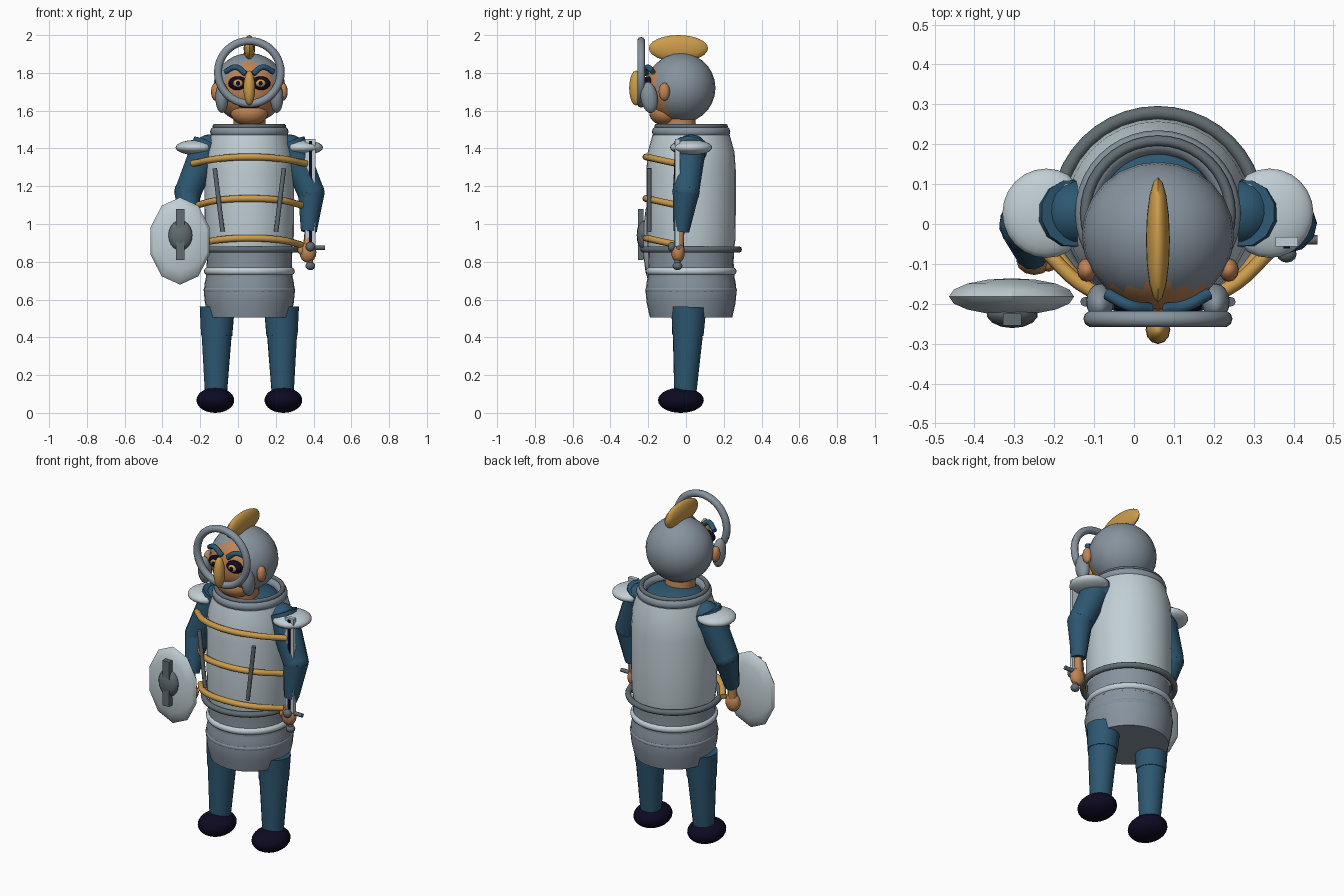
import bpy, bmesh, math
from mathutils import Vector, Matrix

if "Cube" in bpy.data.objects:
    bpy.data.objects.remove(bpy.data.objects["Cube"])

CX, CY = 0.06, 0.027  # body axis


def mat(name, rgb):
    m = bpy.data.materials.new(name)
    m.diffuse_color = (*rgb, 1)
    m.use_nodes = True
    m.node_tree.nodes["Principled BSDF"].inputs["Base Color"].default_value = m.diffuse_color
    return m


PALE = mat("pale_steel", (0.53, 0.62, 0.66))
STEEL = mat("mid_steel", (0.24, 0.29, 0.34))
DARK = mat("dark_steel", (0.12, 0.15, 0.165))
BLUE = mat("blue_cloth", (0.026, 0.095, 0.165))
GOLD = mat("gold", (0.60, 0.33, 0.07))
SKIN = mat("skin", (0.53, 0.23, 0.09))
NAVY = mat("navy_black", (0.004, 0.003, 0.016))


def finish(name, bm, m, angle=40):
    me = bpy.data.meshes.new(name)
    bmesh.ops.recalc_face_normals(bm, faces=bm.faces[:])
    bm.to_mesh(me)
    bm.free()
    me.materials.append(m)
    ob = bpy.data.objects.new(name, me)
    bpy.context.collection.objects.link(ob)
    bpy.context.view_layer.objects.active = ob
    ob.select_set(True)
    if angle:
        bpy.ops.object.shade_smooth_by_angle(angle=math.radians(angle))
    ob.select_set(False)
    return ob


def ball(name, c, r, m, seg=24, rings=14, rot=None, angle=40):
    bm = bmesh.new()
    bmesh.ops.create_uvsphere(bm, u_segments=seg, v_segments=rings, radius=1)
    M = Matrix.Translation(c) @ (rot or Matrix()) @ Matrix.Diagonal((*r, 1))
    bm.transform(M)
    return finish(name, bm, m, angle)


def limb(name, a, b, r1, r2, m, seg=16):
    a, b = Vector(a), Vector(b)
    bm = bmesh.new()
    bmesh.ops.create_cone(bm, cap_ends=True, segments=seg, radius1=r1, radius2=r2, depth=(b - a).length)
    bm.transform(Matrix.Translation((a + b) / 2) @ (b - a).to_track_quat('Z', 'Y').to_matrix().to_4x4())
    return finish(name, bm, m)


def box(name, c, s, m):
    bm = bmesh.new()
    bmesh.ops.create_cube(bm, size=1)
    bm.transform(Matrix.Translation(c) @ Matrix.Diagonal((*s, 1)))
    return finish(name, bm, m, 0)


def lathe(name, profile, m, c=(CX, CY), seg=32):
    """Revolve (radius, z) points around a vertical axis and cap the ends."""
    bm = bmesh.new()
    rows = [[bm.verts.new((c[0] + r * math.cos(t), c[1] + r * math.sin(t), z))
             for t in (i * math.tau / seg for i in range(seg))] for r, z in profile]
    for p, q in zip(rows, rows[1:]):
        for i in range(seg):
            j = (i + 1) % seg
            bm.faces.new((p[i], p[j], q[j], q[i]))
    bm.faces.new(rows[0])
    bm.faces.new(rows[-1])
    return finish(name, bm, m)


def ring(name, c, R, r, m, upright=False, seg=40):
    bpy.ops.mesh.primitive_torus_add(major_radius=R, minor_radius=r, major_segments=seg, minor_segments=10,
                                     location=c, rotation=(math.pi / 2 if upright else 0, 0, 0))
    ob = bpy.context.object
    ob.name = name
    ob.data.materials.append(m)
    bpy.ops.object.shade_smooth()
    ob.select_set(False)


def tube(name, pts, r, m):
    """Round rod through smooth points."""
    cu = bpy.data.curves.new(name, 'CURVE')
    cu.dimensions, cu.bevel_depth, cu.bevel_resolution, cu.use_fill_caps = '3D', r, 2, True
    cu.resolution_u = 6
    sp = cu.splines.new('BEZIER')
    sp.bezier_points.add(len(pts) - 1)
    for b, p in zip(sp.bezier_points, pts):
        b.co = p
        b.handle_left_type = b.handle_right_type = 'AUTO'
    cu.materials.append(m)
    ob = bpy.data.objects.new(name, cu)
    bpy.context.collection.objects.link(ob)


# Torso, skirt and their rings
lathe("breastplate", [(0.225, 0.85), (0.235, 0.92), (0.237, 1.1), (0.237, 1.28), (0.23, 1.38), (0.205, 1.47)], PALE)
lathe("waist", [(0.23, 0.72), (0.225, 0.8), (0.228, 0.86)], STEEL)
lathe("skirt", [(0.218, 0.505), (0.235, 0.58), (0.241, 0.64), (0.236, 0.69), (0.225, 0.74)], STEEL)
ring("skirt_band", (CX, CY, 0.65), 0.226, 0.017, STEEL)
ring("waist_ring", (CX, CY, 0.75), 0.22, 0.021, PALE)
ring("belt", (CX, CY, 0.865), 0.252, 0.017, DARK)
ring("collar", (CX, CY, 1.488), 0.178, 0.03, STEEL)
ring("collar_rim", (CX, CY, 1.517), 0.182, 0.013, DARK)
ball("undershirt", (CX, CY, 1.44), (0.18, 0.18, 0.08), BLUE)
limb("neck", (CX, -0.02, 1.42), (CX, -0.04, 1.58), 0.085, 0.085, SKIN)

# Gold straps across the chest
for i, z in enumerate((1.32, 1.1, 0.89)):
    e = 0.30 if i == 0 else 0.275
    tube(f"strap_{i}", [(CX - e, -0.05, z), (CX - 0.17, -0.165, z + 0.025), (CX, -0.213, z + 0.035),
                        (CX + 0.17, -0.165, z + 0.025), (CX + e, -0.05, z)], 0.018, GOLD)

# Head and helmet
ball("face", (CX, -0.04, 1.715), (0.18, 0.178, 0.18), SKIN)
ball("chin", (CX, -0.11, 1.59), (0.1, 0.085, 0.07), SKIN)
ball("helmet", (CX, -0.027, 1.72), (0.191, 0.183, 0.185), STEEL)
ball("crest", (CX, -0.04, 1.93), (0.03, 0.157, 0.07), GOLD, 16, 12)
ring("face_ring", (CX, -0.238, 1.803), 0.166, 0.021, STEEL, True)
ball("nose", (CX, -0.265, 1.72), (0.031, 0.036, 0.092), GOLD, 12, 10)
ball("mouth", (CX, -0.195, 1.625), (0.055, 0.02, 0.012), NAVY, 16, 8)

# Paired parts
for side, s in (("left", -1), ("right", 1)):
    def P(dx, y, z):
        return (CX + s * dx, y, z)
    # face details
    ball(side + "_eye", P(0.06, -0.203, 1.745), (0.052, 0.028, 0.037), NAVY, 16, 10)
    ball(side + "_iris", P(0.06, -0.223, 1.745), (0.027, 0.014, 0.021), GOLD, 12, 8)
    ball(side + "_pupil", P(0.06, -0.235, 1.745), (0.012, 0.006, 0.012), NAVY, 10, 6)
    tube(side + "_brow", [P(0.02, -0.213, 1.795), P(0.07, -0.205, 1.83), P(0.128, -0.175, 1.805)], 0.015, BLUE)
    ball(side + "_ear", P(0.178, -0.115, 1.70), (0.025, 0.03, 0.048), SKIN, 12, 8)
    ball(side + "_cheek_guard", P(0.145, -0.195, 1.67), (0.035, 0.045, 0.083), STEEL, 16, 10,
         Matrix.Rotation(math.radians(8), 4, 'X'))
    # chest rod
    tube(side + "_chest_rod", [P(0.183, -0.195, 1.295), P(0.142, -0.195, 0.96)], 0.012, DARK)
    # legs
    limb(side + "_shin", P(0.177, -0.005, 0.08), P(0.173, 0.01, 0.42), 0.057, 0.08, BLUE, 20)
    limb(side + "_thigh", P(0.173, 0.01, 0.41), P(0.17, 0.015, 0.56), 0.083, 0.093, BLUE, 20)
    ball(side + "_shoe", P(0.18, -0.027, 0.067), (0.1, 0.121, 0.067), NAVY)
    # arms
    fy = -0.03 if s > 0 else -0.08
    ball(side + "_shoulder", P(0.21, CY, 1.39), (0.085, 0.085, 0.085), BLUE, 16, 10)
    limb(side + "_upper_arm", P(0.215, CY, 1.43), P(0.325, 0.0, 1.17), 0.085, 0.072, BLUE, 12)
    ball(side + "_elbow", P(0.325, 0.0, 1.17), (0.073, 0.073, 0.073), BLUE, 12, 8)
    limb(side + "_forearm", P(0.328, 0.0, 1.17), P(0.315, fy + 0.005, 0.96), 0.071, 0.042, BLUE, 12)
    limb(side + "_wrist", P(0.315, fy, 0.97), P(0.31, fy - 0.01, 0.86), 0.022, 0.028, SKIN, 10)
    ball(side + "_hand", P(0.31, fy - 0.012, 0.85), (0.045, 0.036, 0.055), SKIN, 12, 8)
    ball(side + "_thumb", P(0.275, fy - 0.02, 0.86), (0.02, 0.02, 0.025), SKIN, 10, 6)
    # pauldron, flattened on the inner side
    ob = ball(side + "_pauldron", P(0.28, CY, 1.405), (0.11, 0.112, 0.04), PALE)
    for v in ob.data.vertices:
        v.co.x = CX + s * max(s * (v.co.x - CX), 0.21)

# Shield: faceted disc with boss and bar
ball("shield", (-0.307, -0.182, 0.91), (0.165, 0.231, 0.046), PALE, 10, 8,
     Matrix.Rotation(math.pi / 2, 4, 'X') @ Matrix.Rotation(0, 4, 'Z'), 30)
ball("shield_boss", (-0.305, -0.225, 0.94), (0.065, 0.036, 0.08), DARK, 14, 10)
box("shield_bar", (-0.305, -0.24, 0.945), (0.046, 0.03, 0.27), DARK)

# Sword held upright
SX, SY = 0.383, -0.045
box("blade", (SX, SY, 1.165), (0.056, 0.024, 0.57), PALE)
box("blade_fuller", (SX, SY - 0.013, 1.17), (0.016, 0.006, 0.54), NAVY)
tube("crossguard", [(0.315, SY + 0.005, 0.875), (0.46, SY + 0.005, 0.875)], 0.012, DARK)
ball("guard_boss", (SX, SY - 0.03, 0.88), (0.025, 0.022, 0.025), DARK, 12, 8)
limb("grip", (SX, SY, 0.79), (SX, SY, 0.89), 0.016, 0.016, DARK, 10)
ball("pommel", (SX, SY, 0.778), (0.026, 0.026, 0.022), DARK, 12, 8)
